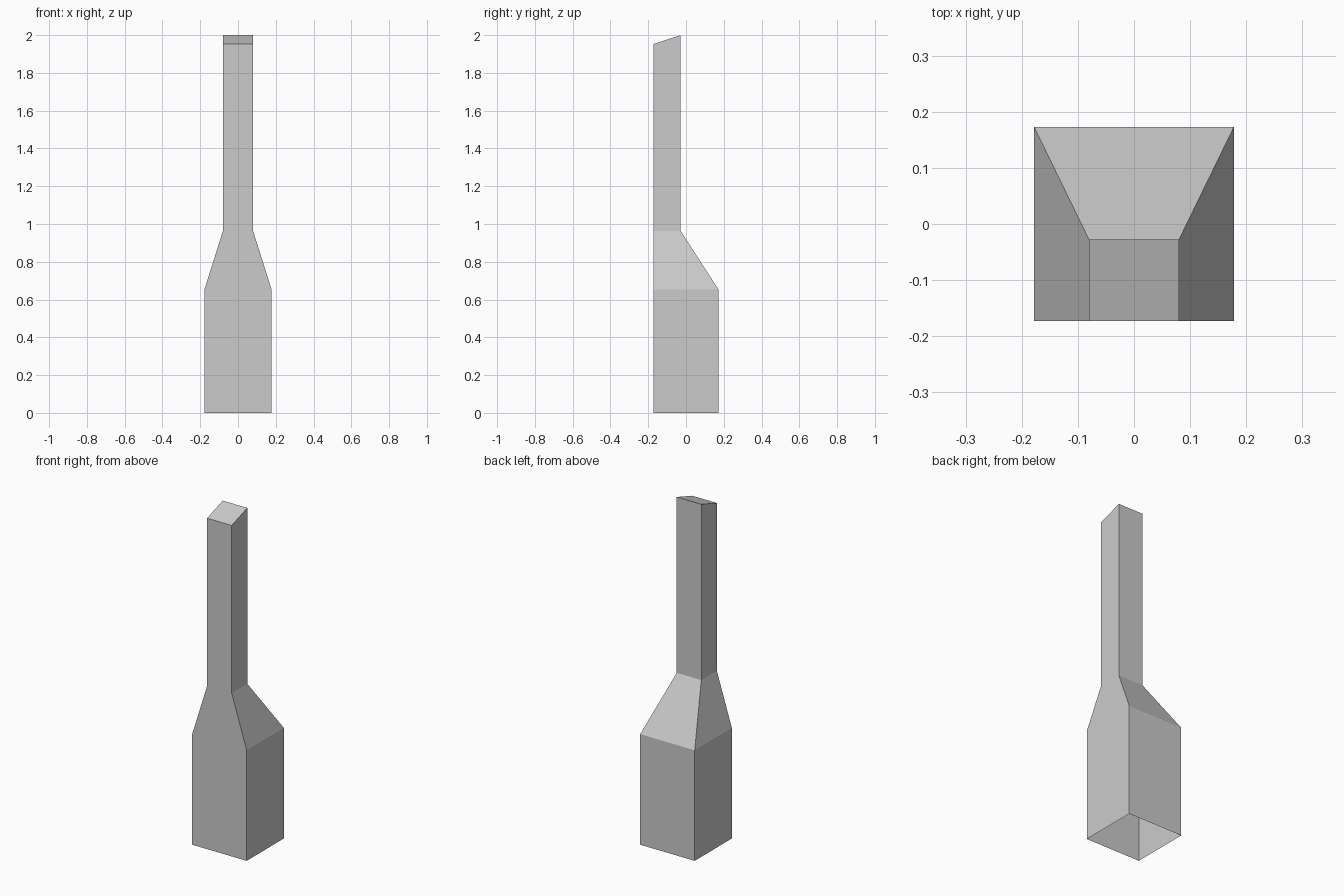
import bpy
import bmesh

cube = bpy.data.objects.get("Cube")
if cube:
    bpy.data.objects.remove(cube, do_unlink=True)

grey = bpy.data.materials.new("plain grey")
grey.use_nodes = True
colour = (0.6, 0.6, 0.6, 1.0)
grey.diffuse_color = colour
grey.node_tree.nodes["Principled BSDF"].inputs["Base Color"].default_value = colour

FRONT = -0.173


def ring(bm, half_width, back, z_front, z_back):
    """Rectangular section with its front edge on the shared flat front."""
    return [bm.verts.new(p) for p in (
        (-half_width, FRONT, z_front), (half_width, FRONT, z_front),
        (half_width, back, z_back), (-half_width, back, z_back))]


# Sections: open base, shoulder, neck, slanted top
bm = bmesh.new()
sections = [
    ring(bm, 0.178, 0.173, 0, 0),
    ring(bm, 0.178, 0.173, 0.652, 0.652),
    ring(bm, 0.08, -0.028, 0.963, 0.963),
    ring(bm, 0.08, -0.028, 1.952, 2.0),
]

# Walls between neighbouring sections
for low, high in zip(sections, sections[1:]):
    for i in range(4):
        j = (i + 1) % 4
        bm.faces.new((low[i], low[j], high[j], high[i]))

# Slanted cap; the base stays open
bm.faces.new(sections[-1])

mesh = bpy.data.meshes.new("chimney")
bm.to_mesh(mesh)
bm.free()
mesh.materials.append(grey)
chimney = bpy.data.objects.new("chimney", mesh)
bpy.context.collection.objects.link(chimney)
